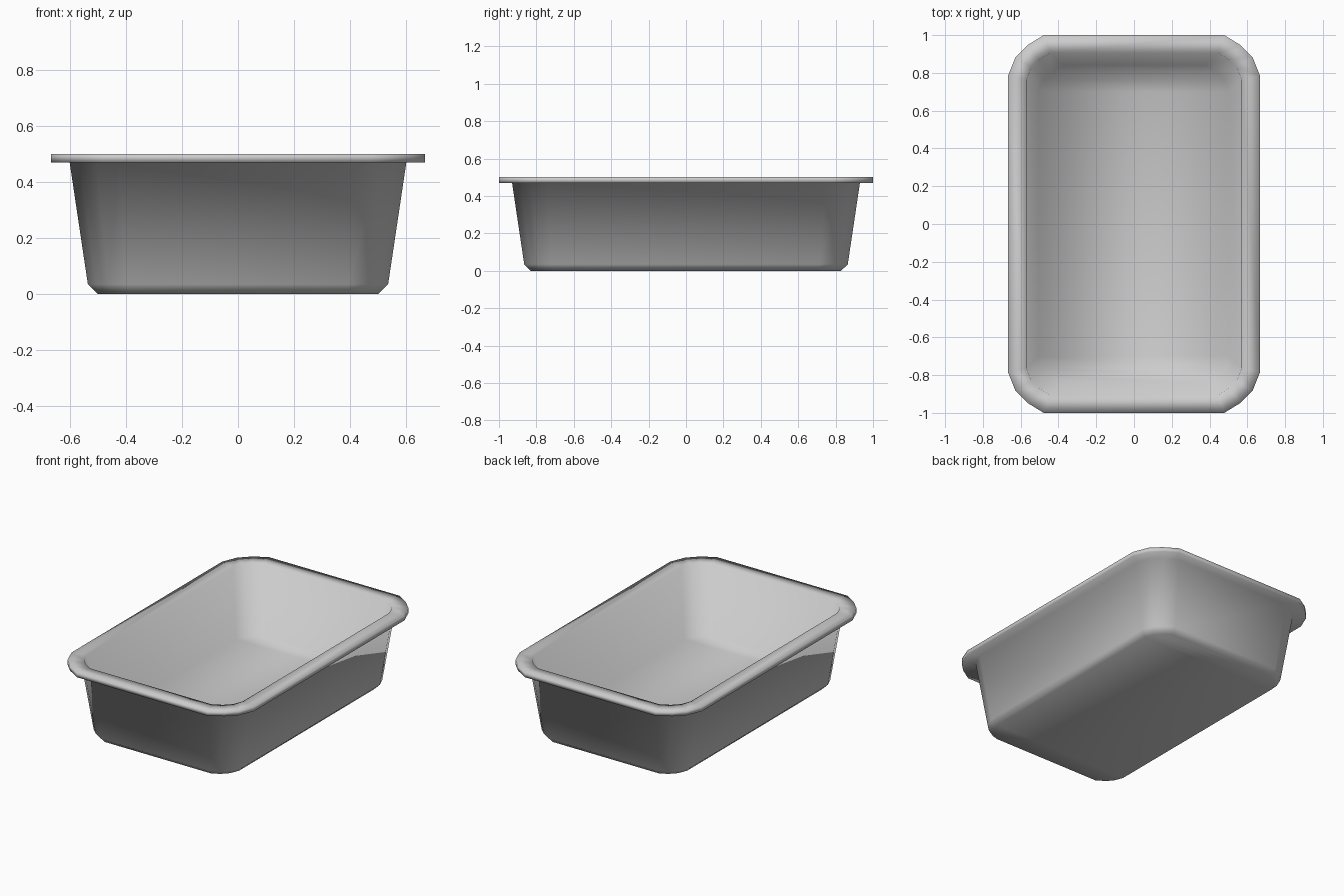
import bpy, bmesh

if "Cube" in bpy.data.objects:
    bpy.data.objects.remove(bpy.data.objects["Cube"])

# Unit corner arc, from the x side to the y side (three segments)
ARC = [(1, 0), (0.79, 0.46), (0.46, 0.75), (0, 1)]

# Cross-section of the tray: half width, half length, corner start x, corner start y, height
PROFILE = [
    (0.50, 0.83, 0.39, 0.70, 0.0),      # outer base
    (0.535, 0.865, 0.395, 0.715, 0.035),  # bevelled foot
    (0.60, 0.93, 0.425, 0.745, 0.47),   # top of outer wall
    (0.667, 1.0, 0.478, 0.785, 0.47),   # underside of lip
    (0.667, 1.0, 0.478, 0.785, 0.50),   # top of lip
    (0.57, 0.905, 0.445, 0.765, 0.50),  # inner edge of lip
    (0.505, 0.84, 0.375, 0.70, 0.065),  # inner floor edge
]


def ring(bm, hx, hy, sx, sy, z):
    """Rounded rectangle with independent corner radii."""
    quarter = [(sx + (hx - sx) * a, sy + (hy - sy) * b) for a, b in ARC]
    pts = quarter + [(-x, y) for x, y in reversed(quarter)]
    pts += [(-x, -y) for x, y in pts]
    return [bm.verts.new((x, y, z)) for x, y in pts]


def cap(bm, r):
    """Close a ring with strips running from side to side."""
    right = r[12:16] + r[0:4]
    left = list(reversed(r[4:12]))
    for i in range(7):
        bm.faces.new((right[i], right[i + 1], left[i + 1], left[i]))


# Tray body: loft through the rings, then close base and floor
bm = bmesh.new()
rings = [ring(bm, *p) for p in PROFILE]
for low, high in zip(rings, rings[1:]):
    n = len(low)
    for i in range(n):
        j = (i + 1) % n
        bm.faces.new((low[i], low[j], high[j], high[i]))
cap(bm, rings[0])
cap(bm, rings[-1])
bmesh.ops.recalc_face_normals(bm, faces=bm.faces)
for f in bm.faces:
    f.smooth = True

mesh = bpy.data.meshes.new("tray")
bm.to_mesh(mesh)
bm.free()
tray = bpy.data.objects.new("tray", mesh)
bpy.context.collection.objects.link(tray)
